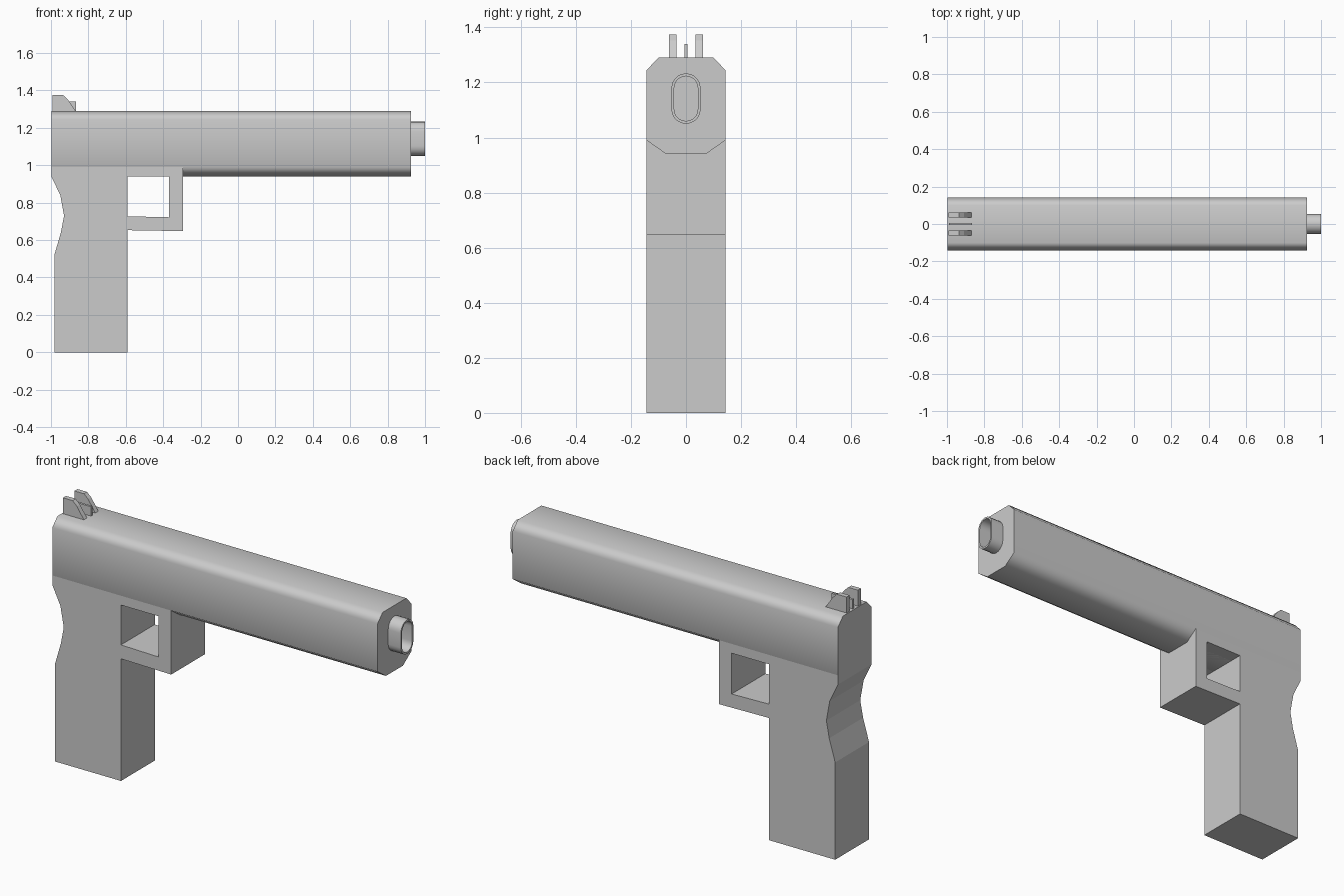
import bpy, bmesh, math

if "Cube" in bpy.data.objects:
    bpy.data.objects.remove(bpy.data.objects["Cube"])

HALF = 0.143  # half width of body


def prism(name, pts, a, b, axis, smooth=None):
    """Extrude a 2D outline: axis 'y' uses (x, z) points, axis 'x' uses (y, z) points."""
    bm = bmesh.new()
    place = (lambda p: (p[0], a, p[1])) if axis == 'y' else (lambda p: (a, p[0], p[1]))
    face = bm.faces.new([bm.verts.new(place(p)) for p in pts])
    geo = bmesh.ops.extrude_face_region(bm, geom=[face])['geom']
    move = (0, b - a, 0) if axis == 'y' else (b - a, 0, 0)
    bmesh.ops.translate(bm, vec=move, verts=[g for g in geo if isinstance(g, bmesh.types.BMVert)])
    return finish(name, bm, smooth)


def finish(name, bm, smooth):
    bmesh.ops.recalc_face_normals(bm, faces=bm.faces)
    me = bpy.data.meshes.new(name)
    bm.to_mesh(me)
    bm.free()
    ob = bpy.data.objects.new(name, me)
    bpy.context.collection.objects.link(ob)
    if smooth:
        bpy.ops.object.select_all(action='DESELECT')
        ob.select_set(True)
        bpy.context.view_layer.objects.active = ob
        bpy.ops.object.shade_smooth_by_angle(angle=math.radians(smooth))
    return ob


def stadium(r, z0, z1, n=10):
    """Upright rounded slot outline in (y, z)."""
    pts = []
    for zc, start in ((z1 - r, 0), (z0 + r, math.pi)):
        for i in range(n + 1):
            t = start + math.pi * i / n
            pts.append((r * math.cos(t), zc + r * math.sin(t)))
    return pts


# Slide with chamfered top and bottom edges
half = [(0.072, 0.94), (HALF, 0.99), (HALF, 1.245), (0.10, 1.29)]
section = half + [(-y, z) for y, z in reversed(half)]
slide = prism("slide", section, -0.998, 0.925, 'x', 60)
slide.modifiers.new("weighted", 'WEIGHTED_NORMAL').keep_sharp = True

# Grip with waisted back
prism("grip", [(-0.592, 0), (-0.592, 0.99), (-0.998, 0.99), (-0.998, 0.94), (-0.95, 0.84),
               (-0.93, 0.73), (-0.947, 0.64), (-0.982, 0.52), (-0.982, 0)], -HALF, HALF, 'y')

# Square guard loop
prism("guard", [(-0.592, 0.653), (-0.295, 0.648), (-0.295, 0.99), (-0.592, 0.99), (-0.592, 0.94),
                (-0.37, 0.94), (-0.37, 0.722), (-0.592, 0.727)], -HALF, HALF, 'y')

# Hollow muzzle: bridged inner and outer slots with a recessed floor
bm = bmesh.new()
outer, inner = stadium(0.053, 1.05, 1.233), stadium(0.043, 1.06, 1.223)
rings = [[bm.verts.new((x, y, z)) for y, z in pts]
         for pts, x in ((outer, 0.92), (outer, 1.0), (inner, 1.0), (inner, 0.927))]
for a, b in zip(rings, rings[1:]):
    for i in range(len(a)):
        j = (i + 1) % len(a)
        bm.faces.new((a[i], a[j], b[j], b[i]))
bm.faces.new(rings[0])
bm.faces.new(rings[-1])
finish("muzzle", bm, 40)

# Rear sight plates and thin centre blade
plate = [(-0.992, 1.28), (-0.992, 1.375), (-0.935, 1.375), (-0.91, 1.352), (-0.862, 1.28)]
for side, y in (("left", 0.048), ("right", -0.048)):
    prism("sight_plate_" + side, plate, y - 0.013, y + 0.013, 'y')
prism("sight_blade", [(-0.99, 1.28), (-0.99, 1.34), (-0.865, 1.34), (-0.865, 1.28)], -0.006, 0.006, 'y')
